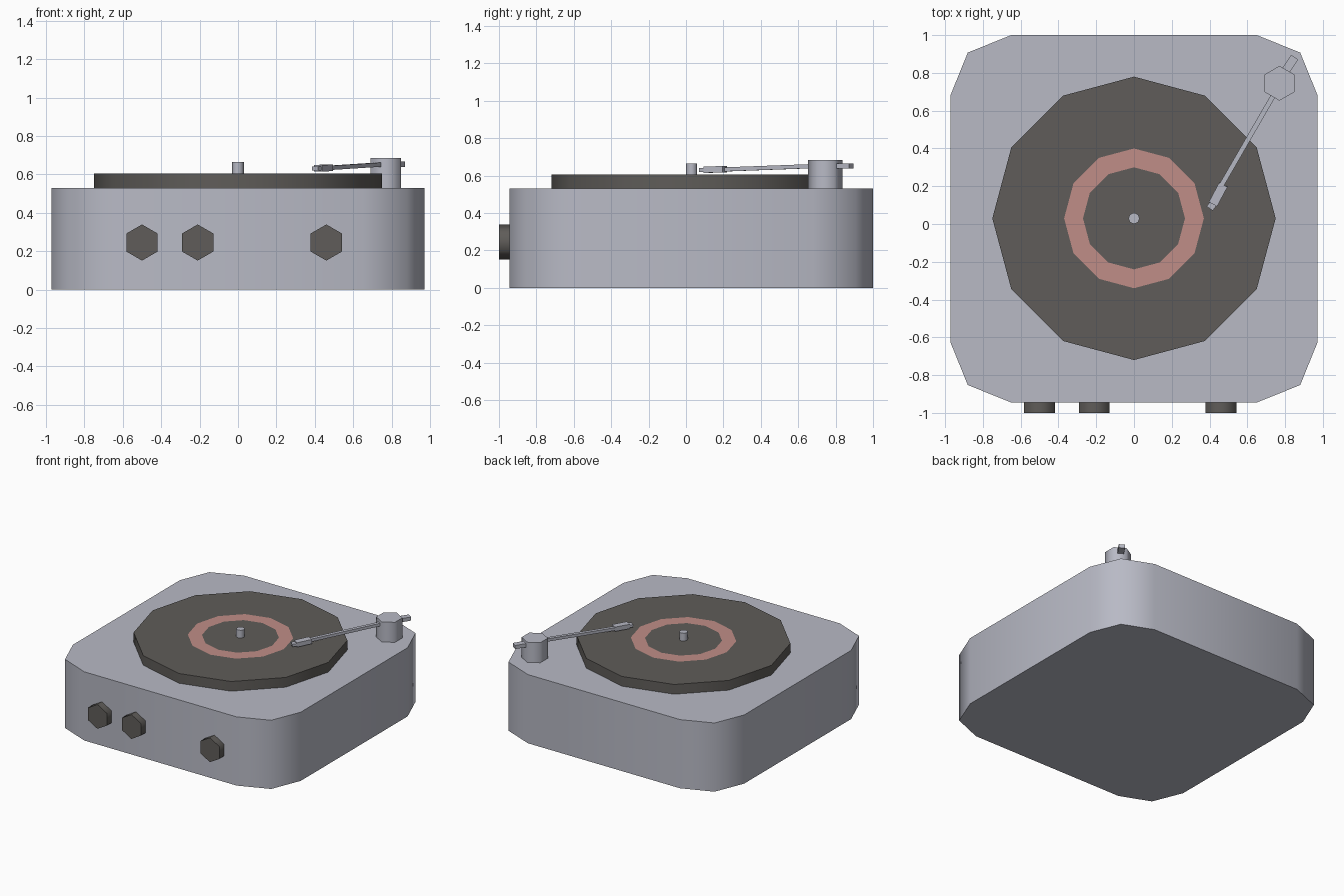
import bpy, bmesh, math
from mathutils import Vector

if "Cube" in bpy.data.objects:
    bpy.data.objects.remove(bpy.data.objects["Cube"])


def material(name, color):
    m = bpy.data.materials.new(name)
    m.diffuse_color = (*color, 1)
    m.use_nodes = True
    m.node_tree.nodes["Principled BSDF"].inputs["Base Color"].default_value = m.diffuse_color
    return m


SILVER = material("silver grey", (0.48, 0.49, 0.56))
BLACK = material("record black", (0.115, 0.108, 0.10))
PINK = material("label pink", (0.53, 0.27, 0.245))
CY = 0.03  # platter centre


def finish(name, bm, mats, smooth=True):
    bmesh.ops.recalc_face_normals(bm, faces=bm.faces)
    me = bpy.data.meshes.new(name)
    bm.to_mesh(me)
    bm.free()
    ob = bpy.data.objects.new(name, me)
    bpy.context.collection.objects.link(ob)
    for m in mats:
        me.materials.append(m)
    if smooth:
        bpy.ops.object.select_all(action='DESELECT')
        ob.select_set(True)
        bpy.context.view_layer.objects.active = ob
        bpy.ops.object.shade_smooth_by_angle(angle=math.radians(65))
    return ob


def prism(name, pts, z0, z1, mat):
    bm = bmesh.new()
    face = bm.faces.new([bm.verts.new((x, y, z0)) for x, y in pts])
    out = bmesh.ops.extrude_face_region(bm, geom=[face])
    for v in out["geom"]:
        if isinstance(v, bmesh.types.BMVert):
            v.co.z = z1
    # extruding a lone face keeps the base, so the prism is closed
    return finish(name, bm, [mat])


def ngon(n, r, cx=0, cy=0):
    """Regular polygon with one corner pointing along +y."""
    return [(cx + r * math.sin(math.tau * i / n), cy + r * math.cos(math.tau * i / n))
            for i in range(n)]


def bar(name, start, end, width, height, mat=SILVER):
    """Box running from one point to another."""
    a, b = Vector(start), Vector(end)
    d = b - a
    side = Vector((d.y, -d.x, 0)).normalized()
    up = side.cross(d).normalized()
    bm = bmesh.new()
    bmesh.ops.create_cube(bm, size=1)
    for v in bm.verts:
        x, y, z = v.co
        v.co = (a + b) / 2 + side * x * width + d * y + up * z * height
    return finish(name, bm, [mat], smooth=False)


# Body: rectangle with two-step chamfered corners
corner = [(0.65, 0.9725), (0.88, 0.88), (0.9725, 0.652)]
outline = []
for sx, sy in ((1, 1), (1, -1), (-1, -1), (-1, 1)):
    pts = corner if sx == sy else corner[::-1]
    outline += [(sx * x, sy * y + 0.0275) for x, y in pts]
prism("body", outline, 0, 0.53, SILVER)

# Record: concentric rings, with the label ring coloured on the top face
bm = bmesh.new()
loops = [[bm.verts.new((x, y, z)) for x, y in ngon(12, r, 0, CY)]
         for r, z in ((0.75, 0.53), (0.75, 0.605), (0.37, 0.605), (0.27, 0.605))]
bm.faces.new(loops[0])
bm.faces.new(loops[3])
for k in range(3):
    for i in range(12):
        j = (i + 1) % 12
        f = bm.faces.new((loops[k][i], loops[k][j], loops[k + 1][j], loops[k + 1][i]))
        f.material_index = 1 if k == 2 else 0
finish("record", bm, [BLACK, PINK])

# Spindle and tonearm pivot
prism("spindle", ngon(8, 0.03, 0, CY), 0.60, 0.665, SILVER)
prism("arm_pivot", ngon(6, 0.092, 0.77, 0.745), 0.53, 0.685, SILVER)

# Tonearm, cartridge and counterweight
bar("tonearm", (0.755, 0.71, 0.652), (0.46, 0.20, 0.633), 0.026, 0.022)
bar("head_shell", (0.473, 0.208, 0.634), (0.418, 0.105, 0.632), 0.05, 0.034)
bar("stylus_tip", (0.425, 0.115, 0.631), (0.401, 0.082, 0.63), 0.04, 0.02)
bar("counterweight", (0.79, 0.79, 0.652), (0.85, 0.883, 0.652), 0.045, 0.028)

# Front knobs
for i, x in enumerate((-0.5, -0.21, 0.46)):
    knob = prism(f"knob_{i + 1}", ngon(6, 0.094), 0, 0.06, BLACK)
    knob.rotation_euler.x = math.radians(90)
    knob.location = (x, -0.94, 0.245)
